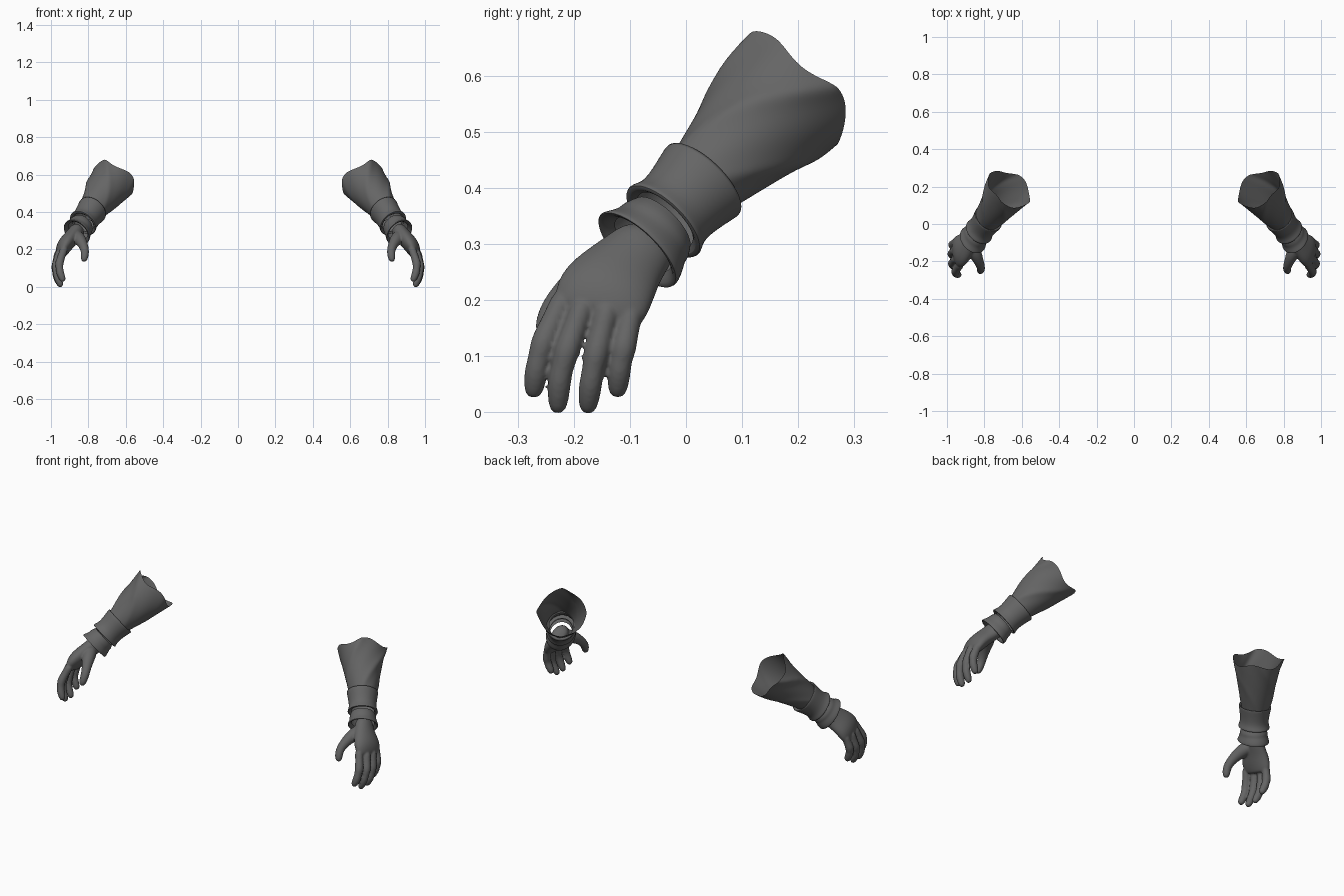
import bpy, bmesh, math
from mathutils import Vector as V

cube = bpy.data.objects.get("Cube")
if cube:
    bpy.data.objects.remove(cube)

cloth = bpy.data.materials.new("dark_grey")
cloth.use_nodes = True
GREY = (0.13, 0.13, 0.13, 1)
cloth.diffuse_color = GREY
bsdf = cloth.node_tree.nodes["Principled BSDF"]
bsdf.inputs["Base Color"].default_value = GREY
bsdf.inputs["Roughness"].default_value = 0.8

# Forearm frame: axis to the hand, outward side, front/top side
AXIS = V((.45, -.62, -.64)).normalized()
OUT = (V((1, 0, 0)) - AXIS * AXIS.x).normalized()
FRONT = AXIS.cross(OUT)


def ring(c, a, b, n):
    angles = [2 * math.pi * i / n for i in range(n)]
    return [c + a * math.cos(t) + b * math.sin(t) for t in angles]


def loft(bm, rings, caps=False):
    loops = [[bm.verts.new(p) for p in r] for r in rings]
    n = len(loops[0])
    for lo, hi in zip(loops, loops[1:]):
        for i in range(n):
            j = (i + 1) % n
            bm.faces.new((lo[i], lo[j], hi[j], hi[i]))
    if caps:
        bm.faces.new(loops[0][::-1])
        bm.faces.new(loops[-1])


def tube(bm, points, radii, n=8):
    """Closed limb through the points, with one radius per point."""
    pts = [V(p) for p in points]
    rings = []
    for i, (p, r) in enumerate(zip(pts, radii)):
        d = (pts[min(i + 1, len(pts) - 1)] - pts[max(i - 1, 0)]).normalized()
        a = (V((1, 0, 0)) - d * d.x).normalized()
        rings.append(ring(p, a * r, d.cross(a) * r, n))
    loft(bm, rings, True)


def finish(name, bm, subdiv, voxel=0, angle=40):
    bmesh.ops.recalc_face_normals(bm, faces=bm.faces)
    me = bpy.data.meshes.new(name)
    bm.to_mesh(me)
    bm.free()
    me.materials.append(cloth)
    ob = bpy.data.objects.new(name, me)
    bpy.context.collection.objects.link(ob)
    bpy.ops.object.select_all(action='DESELECT')
    ob.select_set(True)
    bpy.context.view_layer.objects.active = ob
    bpy.ops.object.shade_smooth_by_angle(angle=math.radians(angle))
    ob.modifiers.new("Subdivide", 'SUBSURF').levels = subdiv
    ob.modifiers["Subdivide"].render_levels = subdiv
    if voxel:
        rm = ob.modifiers.new("Blend", 'REMESH')
        rm.mode, rm.voxel_size, rm.use_smooth_shade = 'VOXEL', voxel, True
        sm = ob.modifiers.new("Relax", 'SMOOTH')
        sm.factor, sm.iterations = .5, 2
    ob.modifiers.new("Mirror", 'MIRROR').use_mirror_merge = False
    return ob


# Sleeve: tapered open cone with folds that wind round the forearm
bm = bmesh.new()
top, low = V((.665, .188, .572)), V((.79, .018, .402))
N, STEPS = 48, 18
rings = []
for s in range(STEPS + 1):
    t = s / STEPS
    base = .126 - .058 * t ** 1.1
    pts = []
    for i in range(N):
        a = 2 * math.pi * i / N
        wave = abs(math.sin(2 * (a - 1.7 * t + .4)))
        fold = (1 - wave) ** 2 * .13 - .035
        fold *= (.65 + .35 * math.cos(a - .3)) * (1 - .3 * t)
        r = base * (1 + fold)
        rim = .012 * math.sin(4 * a + 1) * (1 - t) ** 3
        pts.append(top.lerp(low, t) + AXIS * rim
                   + (OUT * math.cos(a) + FRONT * math.sin(a)) * r)
    rings.append(pts)
loft(bm, rings)
finish("sleeve", bm, 1)


# Cuff pieces: profile of (distance along the wrist, side radius, front radius, tilt)
def cuff(name, start, profile):
    bm = bmesh.new()
    rings = []
    for d, ru, rv, tilt in profile:
        rings.append(ring(start + AXIS * d, OUT * ru,
                          FRONT * rv + AXIS * tilt, 32))
    loft(bm, rings)
    finish(name, bm, 1)


cuff("cuff", V((.778, .03, .413)), [
    (.012, .064, .068, 0), (-.004, .08, .088, 0), (0, .082, .09, 0),
    (.03, .077, .083, .002), (.065, .072, .077, 0), (.09, .072, .077, 0),
    (.108, .078, .086, 0), (.115, .079, .087, 0), (.117, .07, .076, 0),
    (.108, .06, .064, 0)])
cuff("cuff_band", V((.838, -.052, .325)), [
    (-.015, .06, .066, 0), (.005, .07, .076, .004), (.018, .068, .076, .006),
    (.032, .072, .083, .008), (.05, .078, .092, .004), (.058, .077, .092, 0),
    (.056, .068, .08, 0), (.04, .058, .065, 0)])

# Hand: palm, four fingers and thumb blended into one surface
bm = bmesh.new()
palm = [  # centre, half width, half thickness, direction to the index side
    ((.848, -.055, .315), .055, .042, (-.05, -.75, .6)),
    ((.872, -.09, .28), .064, .044, (-.08, -.82, .5)),
    ((.905, -.125, .248), .083, .045, (-.12, -.93, .3)),
    ((.93, -.145, .215), .092, .044, (-.15, -.96, .24)),
    ((.947, -.155, .18), .086, .032, (-.15, -.96, .24)),
    ((.952, -.158, .165), .07, .022, (-.15, -.96, .24))]
flow = V((.45, -.4, -.8)).normalized()
rings = []
for c, w, h, across in palm:
    across = V(across).normalized()
    rings.append(ring(V(c), across * w, flow.cross(across).normalized() * h, 12))
loft(bm, rings, True)

fingers = [  # knuckle, middle joint, end joint, tip
    ((.925, -.212, .215), (.957, -.255, .125), (.952, -.267, .075), (.932, -.273, .026)),
    ((.95, -.18, .2), (.975, -.212, .112), (.967, -.226, .055), (.944, -.229, -.002)),
    ((.958, -.137, .195), (.977, -.16, .105), (.97, -.17, .052), (.944, -.176, -.002)),
    ((.95, -.095, .19), (.973, -.111, .115), (.967, -.119, .075), (.945, -.123, .027))]
for f in fingers:
    k, m, e, t = [V(p) for p in f]
    tube(bm, [k, k.lerp(m, .5), m, m.lerp(e, .5), e, e.lerp(t, .6), t],
         [.027, .021, .026, .021, .023, .021, .013])

tube(bm, [(.872, -.1, .275), (.85, -.155, .258), (.832, -.195, .232),
          (.82, -.225, .203), (.818, -.24, .18), (.821, -.25, .155),
          (.826, -.256, .133)],
     [.04, .04, .03, .025, .024, .022, .013])
finish("hand", bm, 2, .005)
